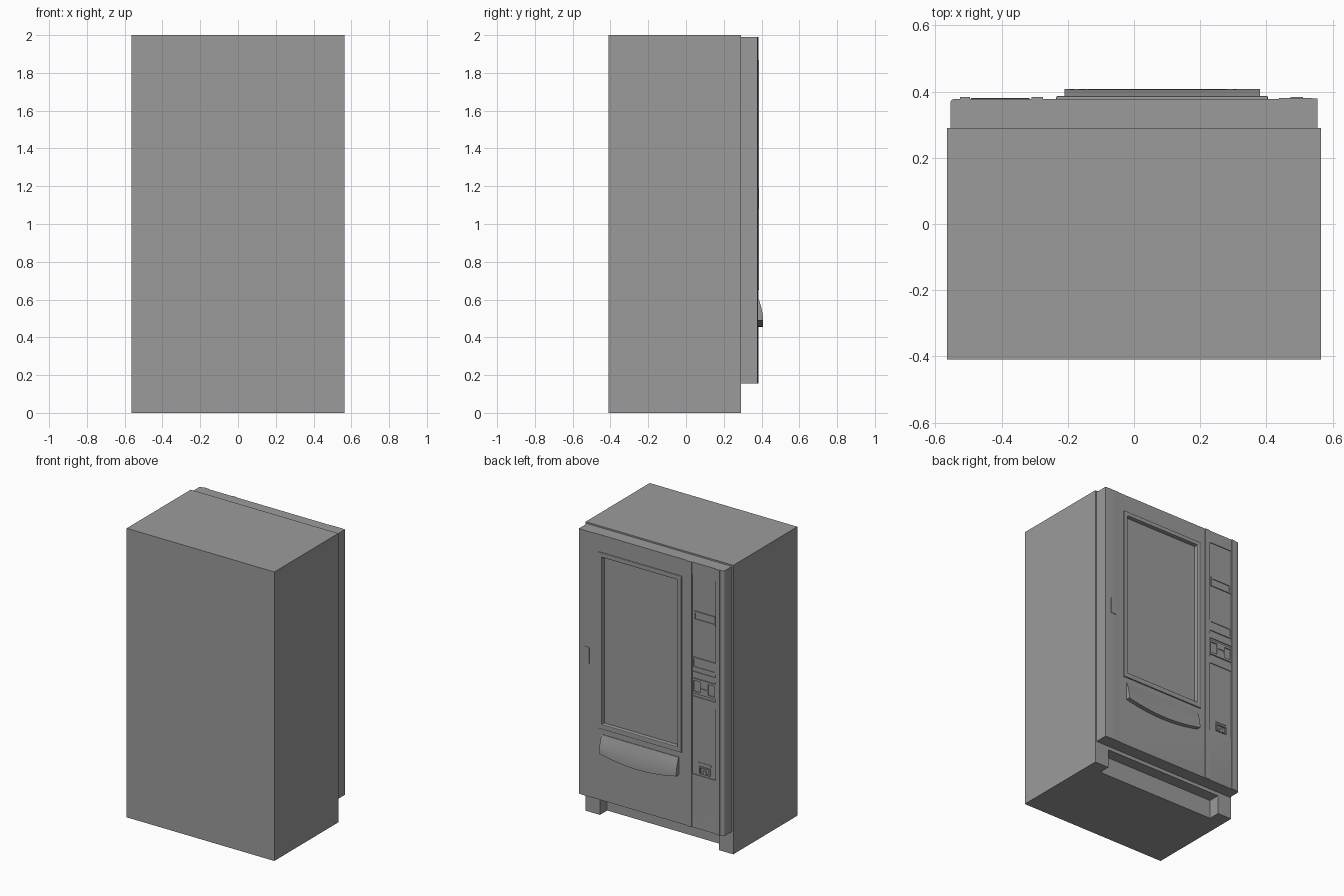
import bpy, bmesh, math

if "Cube" in bpy.data.objects:
    bpy.data.objects.remove(bpy.data.objects["Cube"])

# dark grey paint used on every part
paint = bpy.data.materials.new("dark_grey")
paint.diffuse_color = (0.33, 0.33, 0.33, 1)
paint.use_nodes = True
paint.node_tree.nodes["Principled BSDF"].inputs["Base Color"].default_value = paint.diffuse_color


def finish(name, bm, smooth=False):
    bmesh.ops.recalc_face_normals(bm, faces=bm.faces)
    me = bpy.data.meshes.new(name)
    bm.to_mesh(me)
    bm.free()
    me.materials.append(paint)
    ob = bpy.data.objects.new(name, me)
    bpy.context.collection.objects.link(ob)
    if smooth:
        bpy.ops.object.select_all(action='DESELECT')
        ob.select_set(True)
        bpy.context.view_layer.objects.active = ob
        bpy.ops.object.shade_smooth_by_angle(angle=math.radians(35))
    return ob


def prism(name, pts, z0, z1, smooth=False):
    """Extrude an (x, y) outline between two heights."""
    bm = bmesh.new()
    low = [bm.verts.new((x, y, z0)) for x, y in pts]
    high = [bm.verts.new((x, y, z1)) for x, y in pts]
    bm.faces.new(low)
    bm.faces.new(high)
    n = len(pts)
    for i in range(n):
        j = (i + 1) % n
        bm.faces.new((low[i], low[j], high[j], high[i]))
    return finish(name, bm, smooth)


def box(name, x0, x1, y0, y1, z0, z1):
    return prism(name, [(x0, y0), (x1, y0), (x1, y1), (x0, y1)], z0, z1)


def cut(target, x0, x1, y0, y1, z0, z1):
    """Cut a box-shaped recess and remove the cutter."""
    c = box("cutter", x0, x1, y0, y1, z0, z1)
    c.hide_render = True
    m = target.modifiers.new("cut", 'BOOLEAN')
    m.operation = 'DIFFERENCE'
    m.solver = 'EXACT'
    m.object = c
    bpy.context.view_layer.objects.active = target
    bpy.ops.object.modifier_apply(modifier=m.name)
    bpy.data.objects.remove(c, do_unlink=True)


def bevel(ob, width, segments=2):
    m = ob.modifiers.new("bevel", 'BEVEL')
    m.width = width
    m.segments = segments
    m.limit_method = 'ANGLE'


# cabinet with toe-kick recess between two front feet
cabinet = box("cabinet", -0.565, 0.565, -0.41, 0.29, 0, 2)
cut(cabinet, -0.456, 0.456, 0.21, 0.40, -0.1, 0.13)

# door, rounded on the control side
R, FACE = 0.014, 0.378
corner = [(-0.555 + R - R * math.sin(a), FACE - R + R * math.cos(a))
          for a in [i * math.pi / 12 for i in range(7)]]
door = prism("door", [(-0.555, 0.288), (0.555, 0.288), (0.555, FACE)] + corner,
             0.155, 1.99, True)
cut(door, -0.205, 0.375, 0.356, 0.5, 0.685, 1.84)      # window opening
cut(door, -0.495, -0.31, 0.373, 0.5, 0.525, 1.905)     # control panel recess

# slightly bowed strip on the hinge side
prism("hinge_strip", [(0.438, 0.37), (0.555, 0.37), (0.555, 0.379),
                      (0.52, 0.381), (0.47, 0.381), (0.438, 0.380)],
      0.155, 1.99, True)

# vertical trims beside the control panel
for name, x0, x1 in (("inner_trim", -0.31, -0.275), ("outer_trim", -0.525, -0.495)):
    box(name, x0, x1, 0.37, 0.383, 0.155, 1.99)

# window frame and glass
frame = box("window_frame", -0.235, 0.405, 0.37, 0.387, 0.65, 1.87)
cut(frame, -0.205, 0.375, 0.3, 0.5, 0.685, 1.84)
bevel(frame, 0.005)
box("window_glass", -0.206, 0.376, 0.352, 0.358, 0.684, 1.841)

# delivery flap: curved profile, lower lip bowed downwards
bm = bmesh.new()
COLS, ROWS = 16, 8
rings = []
for i in range(COLS + 1):
    t = i / COLS
    x = -0.21 + 0.59 * t
    bottom = 0.49 - 0.035 * (1 - (2 * t - 1) ** 2)
    ring = [bm.verts.new((x, 0.37, bottom)), bm.verts.new((x, 0.37, 0.612))]
    for k in range(ROWS + 1):
        s = k / ROWS
        y = 0.382 + 0.026 * math.sin(s * math.pi / 2)
        ring.append(bm.verts.new((x, y, 0.612 + (bottom - 0.612) * s)))
    rings.append(ring)
for a, b in zip(rings, rings[1:]):
    for k in range(len(a)):
        j = (k + 1) % len(a)
        bm.faces.new((a[k], a[j], b[j], b[k]))
bm.faces.new(rings[0])
bm.faces.new(rings[-1])
finish("delivery_flap", bm, True)

# control panel plates: display, keypad, card and note slots
display = box("display", -0.488, -0.325, 0.37, 0.379, 1.59, 1.655)
cut(display, -0.478, -0.335, 0.374, 0.5, 1.602, 1.643)
card_plate = box("card_plate", -0.493, -0.315, 0.37, 0.379, 1.26, 1.335)
cut(card_plate, -0.485, -0.323, 0.375, 0.5, 1.27, 1.325)
box("upper_strip", -0.493, -0.315, 0.37, 0.378, 1.205, 1.235)
payment = box("payment_plate", -0.493, -0.315, 0.37, 0.381, 1.085, 1.19)
for x0, x1 in ((-0.485, -0.435), (-0.373, -0.323)):
    cut(payment, x0, x1, 0.374, 0.5, 1.1, 1.175)
cut(payment, -0.428, -0.38, 0.376, 0.5, 1.13, 1.145)
box("lower_strip", -0.493, -0.315, 0.37, 0.378, 1.02, 1.065)

# coin return cup and its label strip
coin = box("coin_return", -0.45, -0.365, 0.37, 0.381, 0.54, 0.59)
cut(coin, -0.44, -0.375, 0.373, 0.5, 0.548, 0.582)
box("coin_return_tab", -0.42, -0.395, 0.37, 0.38, 0.548, 0.568)
box("coin_label", -0.455, -0.36, 0.37, 0.376, 0.605, 0.615)

# door lock handle on the hinge-side strip
box("lock_handle", 0.472, 0.51, 0.37, 0.384, 1.08, 1.19)
